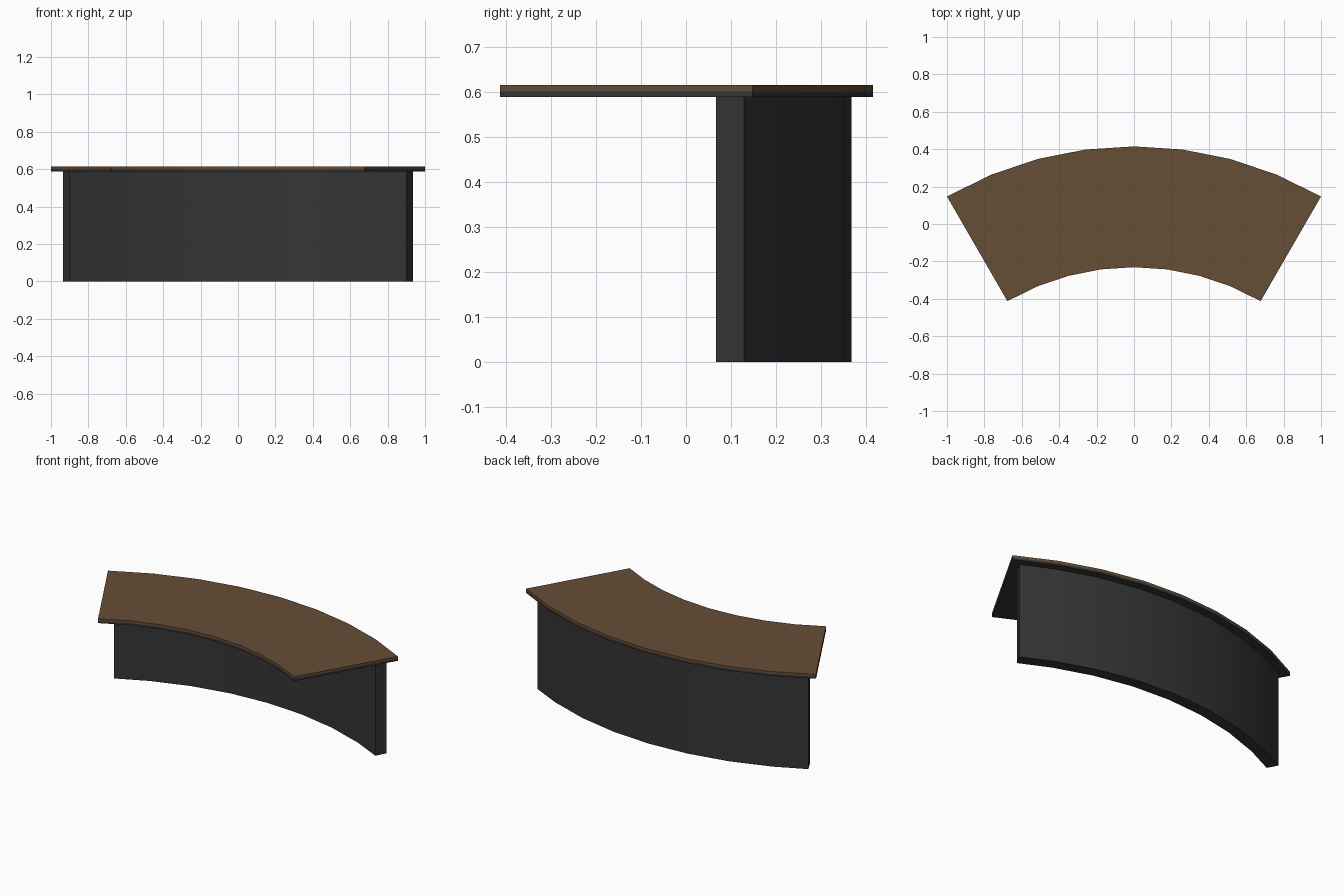
import bpy, bmesh, math

if "Cube" in bpy.data.objects:
    bpy.data.objects.remove(bpy.data.objects["Cube"])

CY = -1.585                     # y of the shared arc centre


def material(name, rgb):
    m = bpy.data.materials.new(name)
    m.diffuse_color = (*rgb, 1)
    m.use_nodes = True
    m.node_tree.nodes["Principled BSDF"].inputs["Base Color"].default_value = m.diffuse_color
    return m


wood = material("brown wood", (0.13, 0.074, 0.037))
black = material("charcoal", (0.035, 0.035, 0.035))


def arc_slab(name, r_in, r_out, end_angle, z0, z1, mat):
    """Curved slab: an annular sector with 7.5 degree facets, extruded up."""
    angles = [-end_angle] + [7.5 * i for i in range(-3, 4)] + [end_angle]
    arc = [(math.sin(math.radians(a)), math.cos(math.radians(a))) for a in angles]
    bm = bmesh.new()
    rings = [[bm.verts.new((s * r, CY + c * r, z))
              for r, z in ((r_in, z0), (r_out, z0), (r_out, z1), (r_in, z1))]
             for s, c in arc]
    for a, b in zip(rings, rings[1:]):
        for i in range(4):
            j = (i + 1) % 4
            bm.faces.new((a[i], a[j], b[j], b[i]))
    bm.faces.new(rings[0])
    bm.faces.new(rings[-1])
    bmesh.ops.recalc_face_normals(bm, faces=bm.faces)
    me = bpy.data.meshes.new(name)
    bm.to_mesh(me)
    bm.free()
    me.materials.append(mat)
    ob = bpy.data.objects.new(name, me)
    bpy.context.collection.objects.link(ob)
    # smooth curved walls, crisp edges
    bpy.ops.object.select_all(action='DESELECT')
    ob.select_set(True)
    bpy.context.view_layer.objects.active = ob
    bpy.ops.object.shade_smooth_by_angle(angle=math.radians(30))
    return ob


# wooden top, its dark underside layer, and the curved supporting panel
arc_slab("desk_top", 1.354, 2.0, 30, 0.601, 0.615, wood)
arc_slab("desk_top_underside", 1.354, 2.0, 30, 0.588, 0.601, black)
arc_slab("front_panel", 1.881, 1.952, 28.6, 0.0, 0.588, black)
